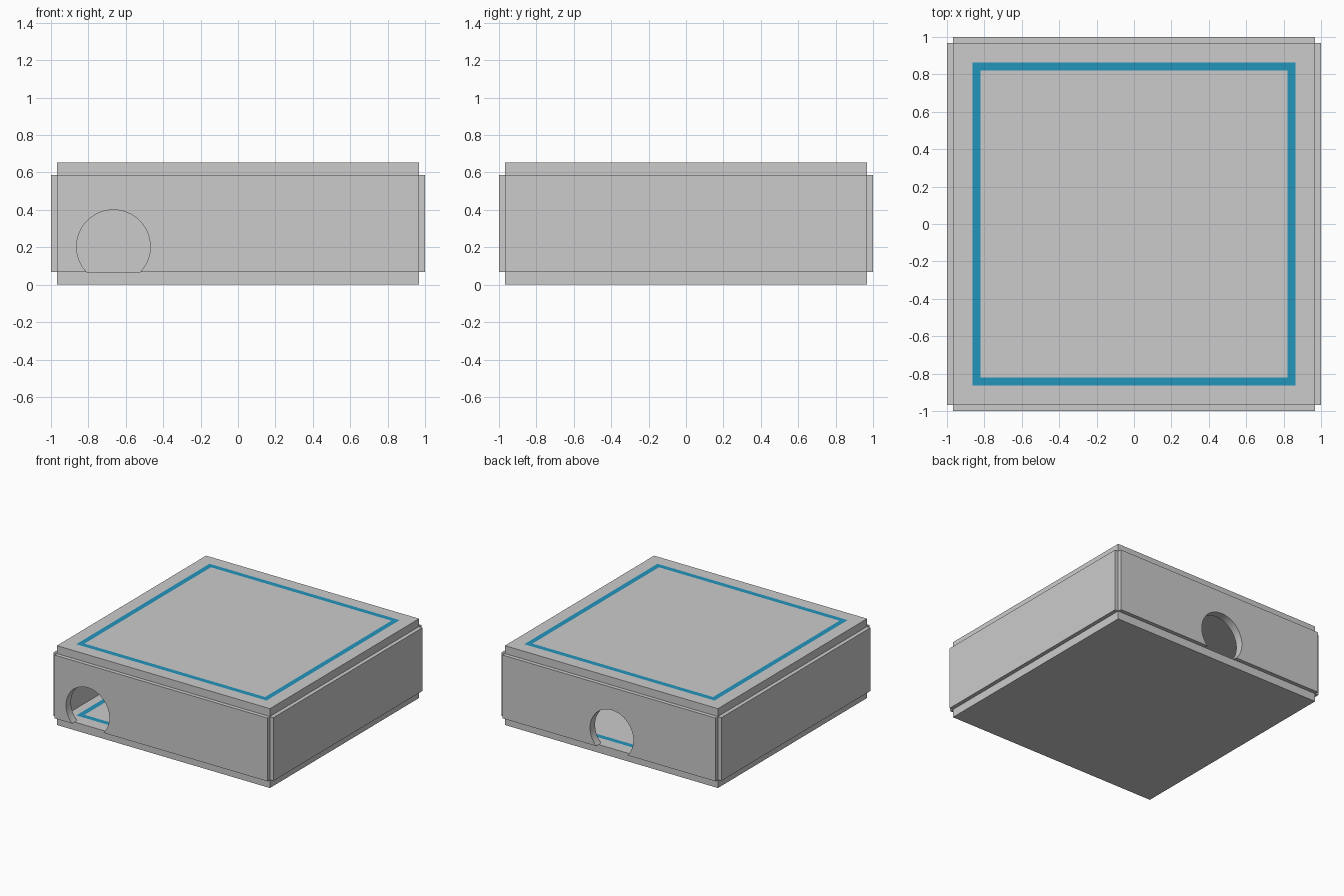
import bpy, bmesh, math
from mathutils import Matrix

if "Cube" in bpy.data.objects:
    bpy.data.objects.remove(bpy.data.objects["Cube"])

HALF = 0.968      # half width of slabs and wall panels
THICK = 0.065     # thickness of every panel
WALL_Z0, WALL_Z1 = 0.067, 0.587
HEIGHT = 0.652
HOLE_R, HOLE_Z = 0.197, 0.203

grey = bpy.data.materials.new("grey")
grey.diffuse_color = (0.8, 0.8, 0.8, 1)
grey.use_nodes = True
grey.node_tree.nodes["Principled BSDF"].inputs["Base Color"].default_value = grey.diffuse_color
teal = bpy.data.materials.new("teal")
teal.diffuse_color = (0.017, 0.3, 0.5, 1)
teal.use_nodes = True
teal.node_tree.nodes["Principled BSDF"].inputs["Base Color"].default_value = teal.diffuse_color


def add_object(name, bm):
    bmesh.ops.recalc_face_normals(bm, faces=bm.faces)
    mesh = bpy.data.meshes.new(name)
    bm.to_mesh(mesh)
    bm.free()
    obj = bpy.data.objects.new(name, mesh)
    bpy.context.collection.objects.link(obj)
    return obj


def slab(name, z0, z1):
    """Square plate with a coloured band set flush into its top face."""
    bm = bmesh.new()
    bmesh.ops.create_cube(bm, size=1)
    bmesh.ops.scale(bm, vec=(2 * HALF, 2 * HALF, z1 - z0), verts=bm.verts)
    bmesh.ops.translate(bm, vec=(0, 0, (z0 + z1) / 2), verts=bm.verts)
    bm.normal_update()
    top = max(bm.faces, key=lambda f: f.calc_center_median().z)
    bmesh.ops.inset_region(bm, faces=[top], thickness=HALF - 0.822)
    band = bmesh.ops.inset_region(bm, faces=[top], thickness=0.062)["faces"]
    for f in band:
        f.material_index = 1
    obj = add_object(name, bm)
    obj.data.materials.append(grey)
    obj.data.materials.append(teal)


def wall(name, angle, hole_x=None):
    """Front-facing panel turned about z; optional round opening cut by its lower edge."""
    outline = [(HALF, WALL_Z0), (HALF, WALL_Z1), (-HALF, WALL_Z1), (-HALF, WALL_Z0)]
    if hole_x is not None:
        low = math.asin((HOLE_Z - WALL_Z0) / HOLE_R)
        start, sweep, n = math.pi + low, math.pi + 2 * low, 48
        for i in range(n + 1):
            a = start - sweep * i / n
            outline.append((hole_x + HOLE_R * math.cos(a), HOLE_Z + HOLE_R * math.sin(a)))
    bm = bmesh.new()
    face = bm.faces.new([bm.verts.new((x, -1, z)) for x, z in outline])
    new = bmesh.ops.extrude_face_region(bm, geom=[face], use_keep_orig=True)["geom"]
    bmesh.ops.translate(bm, vec=(0, THICK, 0),
                        verts=[v for v in new if isinstance(v, bmesh.types.BMVert)])
    bmesh.ops.transform(bm, matrix=Matrix.Rotation(angle, 4, 'Z'), verts=bm.verts)
    obj = add_object(name, bm)
    bpy.ops.object.select_all(action='DESELECT')
    obj.select_set(True)
    bpy.context.view_layer.objects.active = obj
    bpy.ops.object.shade_smooth_by_angle(angle=math.radians(30))


# Floor and ceiling plates
slab("floor", 0, WALL_Z0)
slab("ceiling", WALL_Z1, HEIGHT)

# Four walls, two with round openings
wall("front_wall", 0, hole_x=-0.666)
wall("right_wall", math.pi / 2)
wall("back_wall", math.pi, hole_x=0.025)
wall("left_wall", -math.pi / 2)
